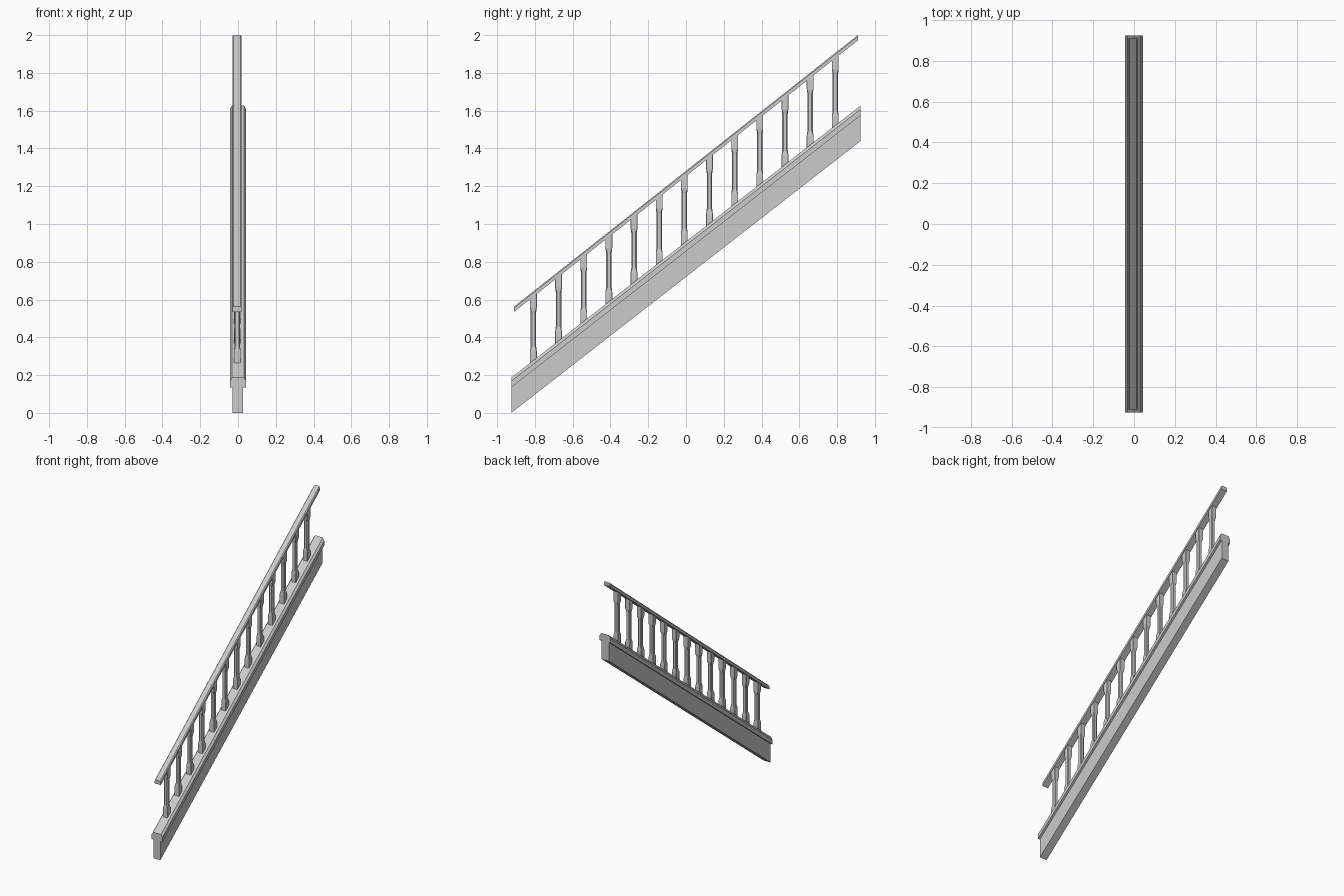
import bpy, bmesh

if "Cube" in bpy.data.objects:
    bpy.data.objects.remove(bpy.data.objects["Cube"])

SLOPE = 1.44 / 1.85
RAIL_SLOPE = 1.437 / 1.82


def loft(name, rings):
    """Skin a list of equal-sized vertex rings and close both ends."""
    bm = bmesh.new()
    vs = [[bm.verts.new(p) for p in ring] for ring in rings]
    n = len(vs[0])
    for a, b in zip(vs, vs[1:]):
        for i in range(n):
            j = (i + 1) % n
            bm.faces.new((a[i], a[j], b[j], b[i]))
    bm.faces.new(vs[0])
    bm.faces.new(vs[-1])
    bmesh.ops.recalc_face_normals(bm, faces=bm.faces)
    me = bpy.data.meshes.new(name)
    bm.to_mesh(me)
    bm.free()
    ob = bpy.data.objects.new(name, me)
    bpy.context.collection.objects.link(ob)
    return ob


def sloped_beam(name, profile, half, slope):
    """Extrude an x/z profile along y, climbing with plumb-cut ends."""
    return loft(name, [[(x, y, z + slope * (y + half)) for x, z in profile]
                       for y in (-half, half)])


# Closed stringer under the balustrade
sloped_beam("stringer", [(-0.03, 0), (0.027, 0), (0.027, 0.136), (-0.03, 0.136)],
            0.925, SLOPE)

# Overhanging base rail with chamfered upper edges
sloped_beam("base_rail", [(-0.043, 0.135), (0.043, 0.135), (0.043, 0.168),
                          (0.031, 0.187), (-0.031, 0.187), (-0.043, 0.168)],
            0.925, SLOPE)

# Handrail
sloped_beam("handrail", [(-0.029, 0.535), (0.019, 0.535), (0.019, 0.556),
                         (0.013, 0.563), (-0.023, 0.563), (-0.029, 0.556)],
            0.91, RAIL_SLOPE)


def octagon(cx, cy, r, chamfer, z, slope):
    k = r - chamfer
    pts = [(r, -k), (r, k), (k, r), (-k, r), (-r, k), (-r, -k), (-k, -r), (k, -r)]
    return [(cx + x, cy + y, z + slope * y) for x, y in pts]


# Spindles: square blocks at both ends, chamfered narrower shaft between
for i in range(13):
    y = -0.808 + i * 0.1332
    low = 0.187 + SLOPE * (y + 0.925)
    high = 0.537 + RAIL_SLOPE * (y + 0.91)
    c = -0.004
    loft("spindle", [
        octagon(c, y, 0.018, 0.001, low - 0.004, SLOPE),
        octagon(c, y, 0.018, 0.001, low + 0.05, 0),
        octagon(c, y, 0.0145, 0.006, low + 0.075, 0),
        octagon(c, y, 0.0145, 0.006, high - 0.085, 0),
        octagon(c, y, 0.018, 0.001, high - 0.06, 0),
        octagon(c, y, 0.018, 0.001, high + 0.002, RAIL_SLOPE),
    ])
